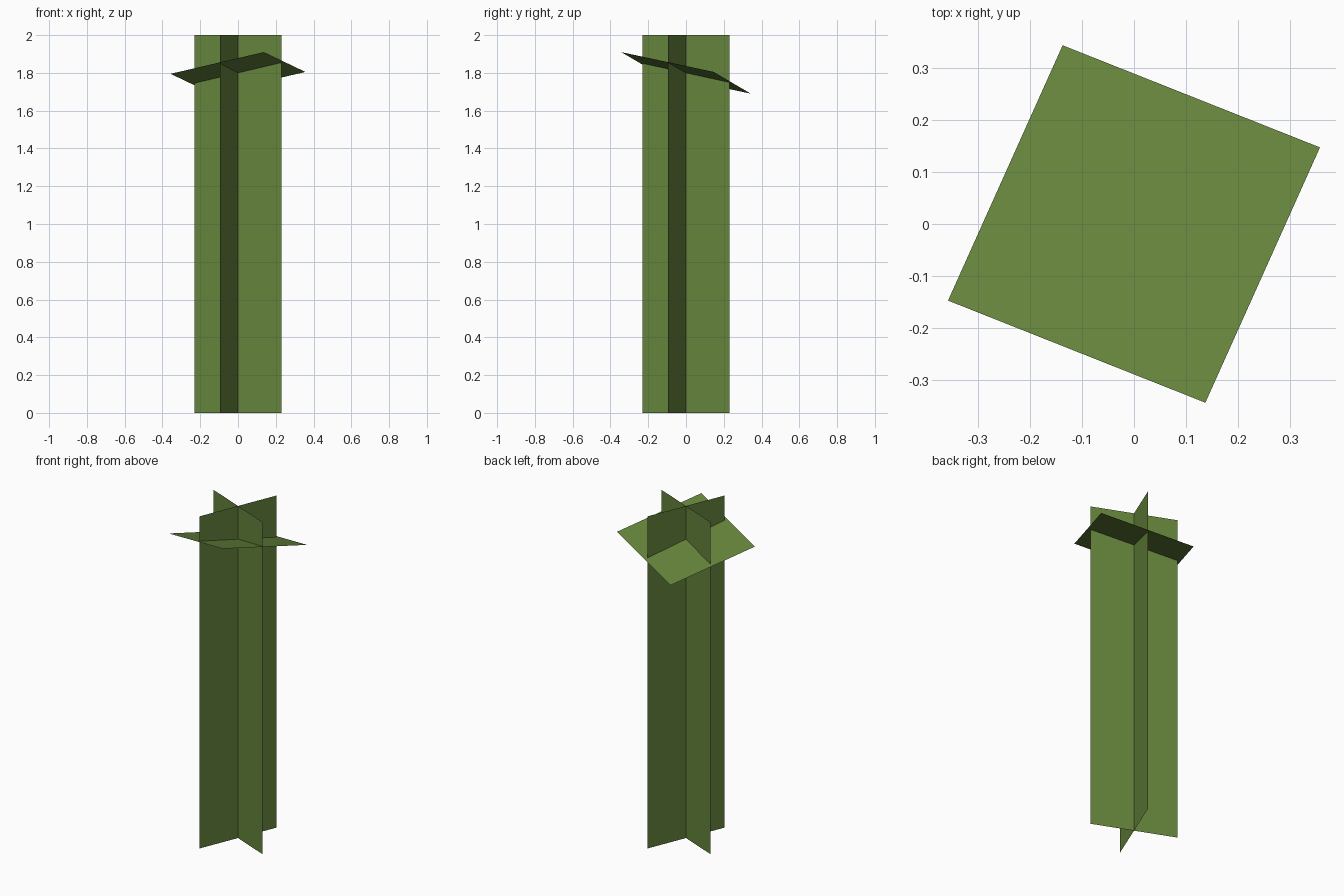
import bpy
from mathutils import Vector

if "Cube" in bpy.data.objects:
    bpy.data.objects.remove(bpy.data.objects["Cube"])

green = bpy.data.materials.new("leaf_green")
green.diffuse_color = (0.13, 0.23, 0.045, 1)
green.use_nodes = True
green.node_tree.nodes["Principled BSDF"].inputs["Base Color"].default_value = green.diffuse_color


def card(name, centre, u, v):
    """Flat rectangle spanned by half-side vectors u and v."""
    c, u, v = Vector(centre), Vector(u), Vector(v)
    corners = [c - u - v, c + u - v, c + u + v, c - u + v]
    mesh = bpy.data.meshes.new(name)
    mesh.from_pydata(corners, [], [(0, 1, 2, 3)])
    mesh.materials.append(green)
    obj = bpy.data.objects.new(name, mesh)
    bpy.context.collection.objects.link(obj)
    return obj


# Two upright cards crossing at right angles
card("wide_stem_card", (0, 0, 1), (0.231, -0.095, 0), (0, 0, 1))
card("cross_stem_card", (0, 0, 1), (0.095, 0.231, 0), (0, 0, 1))

# Tilted square card near the top
card("crown_card", (0, 0, 1.8), (0.247, -0.098, 0.0575), (0.11, 0.245, -0.0525))
